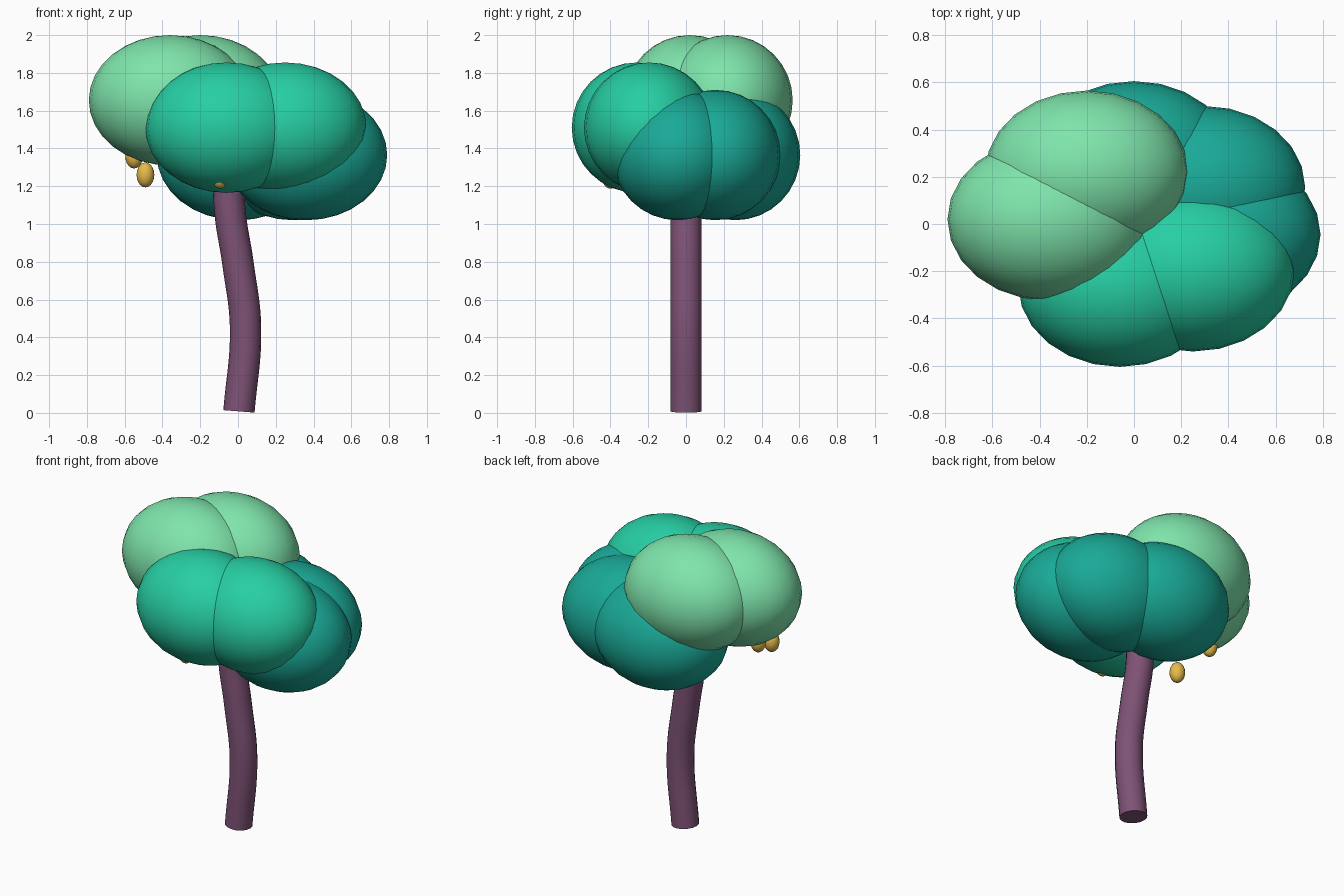
import bpy

if "Cube" in bpy.data.objects:
    bpy.data.objects.remove(bpy.data.objects["Cube"])


def material(name, color):
    m = bpy.data.materials.new(name)
    m.diffuse_color = (*color, 1)
    m.use_nodes = True
    m.node_tree.nodes["Principled BSDF"].inputs["Base Color"].default_value = m.diffuse_color
    return m


BARK = material("bark", (0.21, 0.085, 0.18))
DARK = material("dark_leaf", (0.01, 0.40, 0.31))
MID = material("mid_leaf", (0.02, 0.62, 0.37))
LIGHT = material("light_leaf", (0.21, 0.78, 0.41))
GOLD = material("fruit_gold", (0.80, 0.50, 0.07))


def ellipsoid(name, center, radii, mat, segments, rings):
    bpy.ops.mesh.primitive_uv_sphere_add(segments=segments, ring_count=rings,
                                         radius=1, location=center)
    ob = bpy.context.object
    ob.name = name
    ob.scale = radii
    bpy.ops.object.transform_apply(location=False, rotation=False, scale=True)
    bpy.ops.object.shade_smooth()
    ob.data.materials.append(mat)
    return ob


# Trunk: gently S-bent round tube with closed ends
curve = bpy.data.curves.new("trunk", 'CURVE')
curve.dimensions = '3D'
curve.bevel_depth = 0.083
curve.bevel_resolution = 6
curve.resolution_u = 8
curve.use_fill_caps = True
path = [(0.005, 0.008), (0.04, 0.45), (0.0, 0.79), (-0.045, 1.1), (-0.04, 1.3)]
spline = curve.splines.new('BEZIER')
spline.bezier_points.add(len(path) - 1)
for p, (x, z) in zip(spline.bezier_points, path):
    p.co = (x, 0, z)
    p.handle_left_type = p.handle_right_type = 'AUTO'
trunk = bpy.data.objects.new("trunk", curve)
bpy.context.collection.objects.link(trunk)
bpy.ops.object.select_all(action='DESELECT')
trunk.select_set(True)
bpy.context.view_layer.objects.active = trunk
bpy.ops.object.convert(target='MESH')
bpy.ops.object.shade_smooth_by_angle()
trunk = bpy.context.object
trunk.data.materials.clear()
trunk.data.materials.append(BARK)

# Foliage: three tiers of equal overlapping puffs
tiers = [
    ("lower_foliage", DARK, 1.365, [(0.36, -0.045), (0.295, 0.155), (0.0, 0.26)]),
    ("middle_foliage", MID, 1.51, [(-0.06, -0.26), (0.25, -0.195)]),
    ("upper_foliage", LIGHT, 1.655, [(-0.36, 0.02), (-0.2, 0.22)]),
]
for name, mat, z, spots in tiers:
    for i, (x, y) in enumerate(spots, 1):
        ellipsoid(f"{name}_{i}", (x, y, z), (0.43, 0.345, 0.345), mat, 24, 16)

# Fruit hanging under the leaves
for i, c in enumerate([(-0.49, -0.185, 1.26), (-0.55, 0.04, 1.36),
                       (-0.095, -0.40, 1.253)], 1):
    ellipsoid(f"fruit_{i}", c, (0.047, 0.047, 0.066), GOLD, 16, 10)
